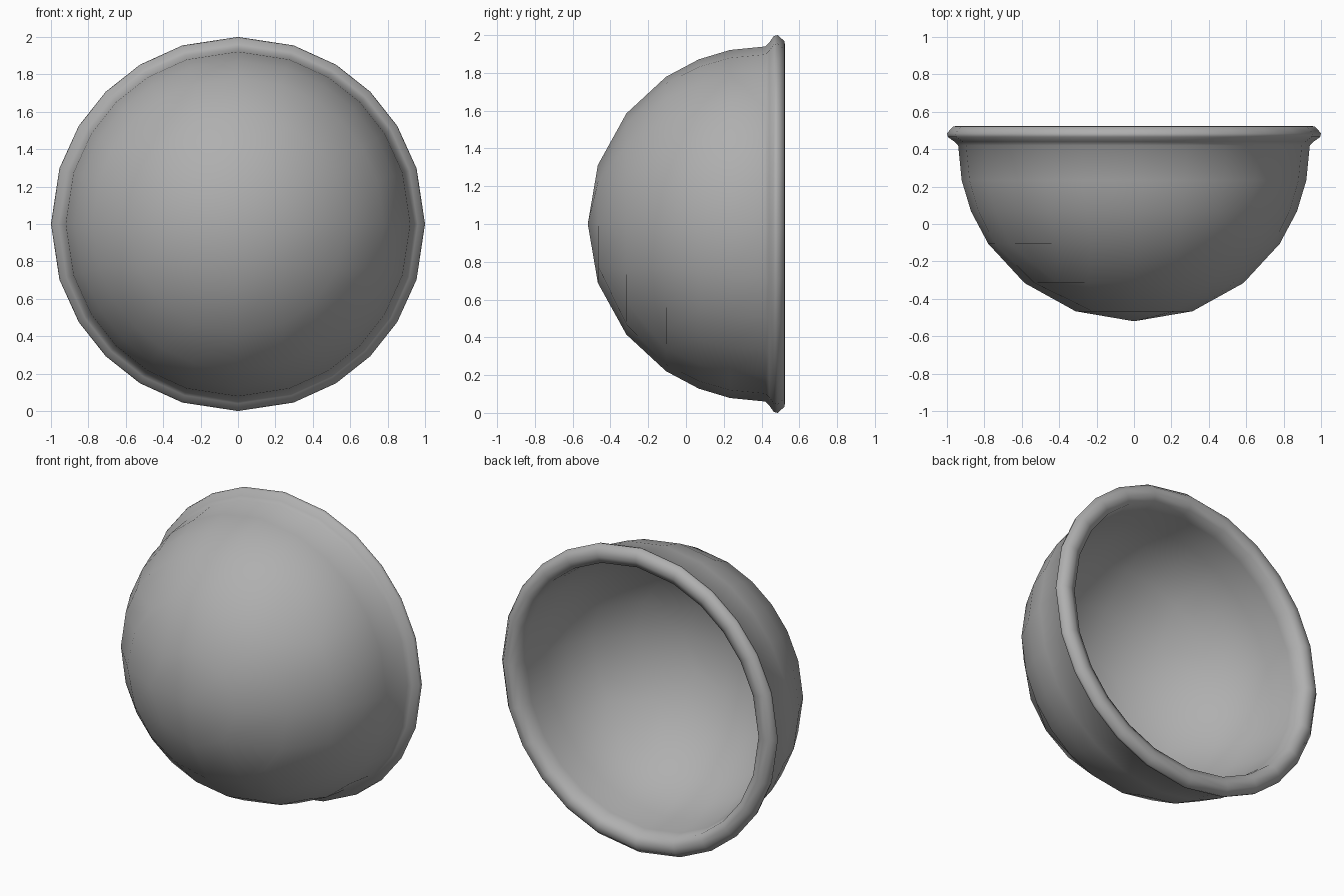
import bpy, bmesh, math

if "Cube" in bpy.data.objects:
    bpy.data.objects.remove(bpy.data.objects["Cube"])

CY = 0.42          # y of the sphere centre (mouth plane of the bowl)
N = 3              # half-width of the square grid that forms the pole cap
CAP = [0, 19.4, 38.5, 56]      # polar angle of each square ring of the cap

bm = bmesh.new()


def direction(i, j):
    """Unit direction in the xz plane for a grid point on a square ring."""
    k = max(abs(i), abs(j))
    if k == 0:
        return 0.0, 0.0
    minor = math.tan(math.radians(45) * (min(abs(i), abs(j)) / k) ** 0.87)
    a, b = (1, minor) if abs(i) >= abs(j) else (minor, 1)
    h = math.hypot(a, b)
    return math.copysign(a / h, i) if i else 0.0, math.copysign(b / h, j) if j else 0.0


def vert(i, j, r, y):
    x, z = direction(i, j)
    return bm.verts.new((x * r, y, 1 + z * r))


# ordered outline of the square grid: 24 points
side = range(-N, N)
outline = ([(t, -N) for t in side] + [(N, t) for t in side]
           + [(-t, N) for t in side] + [(-N, -t) for t in side])


def cap(radius):
    """Quad-grid spherical cap facing -y; returns its border ring."""
    g = {}
    for i in range(-N, N + 1):
        for j in range(-N, N + 1):
            a = math.radians(CAP[max(abs(i), abs(j))])
            g[i, j] = vert(i, j, radius * math.sin(a), CY - radius * math.cos(a))
    for i in side:
        for j in side:
            bm.faces.new((g[i, j], g[i + 1, j], g[i + 1, j + 1], g[i, j + 1]))
    return [g[p] for p in outline]


def bridge(a, b):
    n = len(a)
    for k in range(n):
        bm.faces.new((a[k], a[(k + 1) % n], b[(k + 1) % n], b[k]))


def wall(radius):
    """Profile points of the bowl wall from the cap to the mouth."""
    return [(radius * math.sin(math.radians(a)), CY - radius * math.cos(math.radians(a)))
            for a in (68, 78.5, 90)]


# outer wall, rolled rim, inner wall as one profile
R_OUT, R_IN = 0.94, 0.87
rim = [(0.96, 0.44), (0.995, 0.465), (1.0, 0.485), (0.967, 0.522), (0.925, 0.525), (0.882, 0.505)]
ring = cap(R_OUT)
for r, y in wall(R_OUT) + rim + wall(R_IN)[::-1]:
    nxt = [vert(i, j, r, y) for i, j in outline]
    bridge(ring, nxt)
    ring = nxt
bridge(ring, cap(R_IN))

bmesh.ops.recalc_face_normals(bm, faces=bm.faces[:])
for f in bm.faces:
    f.smooth = True
mesh = bpy.data.meshes.new("bowl")
bm.to_mesh(mesh)
bm.free()

# darker grey surface
grey = bpy.data.materials.new("dark_grey")
grey.diffuse_color = (0.43, 0.43, 0.43, 1)
grey.use_nodes = True
grey.node_tree.nodes["Principled BSDF"].inputs["Base Color"].default_value = grey.diffuse_color
mesh.materials.append(grey)
bpy.context.collection.objects.link(bpy.data.objects.new("bowl", mesh))
